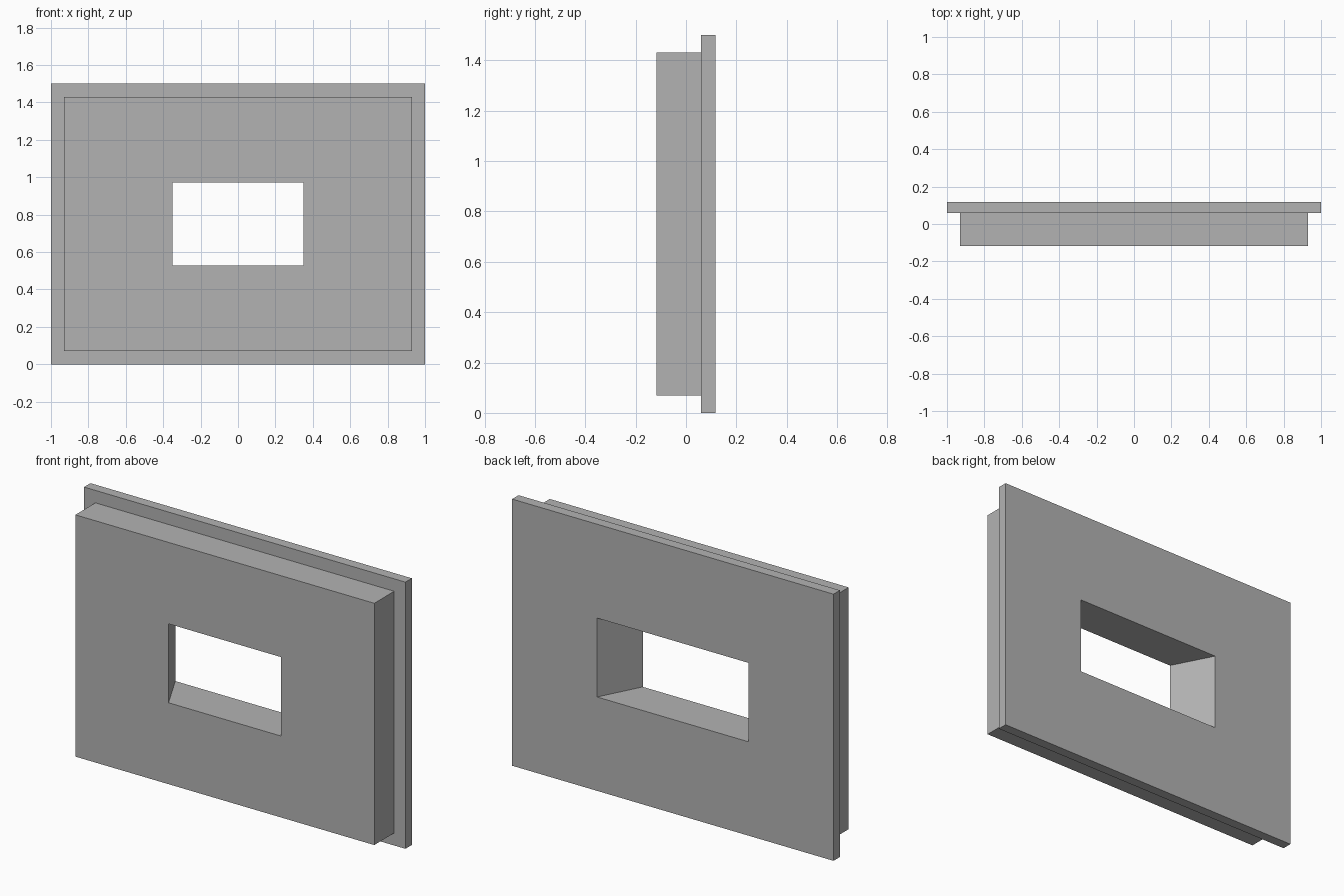
import bpy
import bmesh

# Remove the default cube
cube = bpy.data.objects.get("Cube")
if cube:
    bpy.data.objects.remove(cube, do_unlink=True)

CENTRE_Z = 0.75
FRONT, STEP, BACK = -0.117, 0.06, 0.117
PANEL = (0.93, 0.68)         # half width, half height
FLANGE = (1.0, 0.75)
HOLE_FRONT = (0.35, 0.222)
HOLE_BACK = (0.472, 0.222)   # opening splays out sideways towards the back

# Plain grey
grey = bpy.data.materials.new("plain_grey")
grey.use_nodes = True
colour = (0.45, 0.45, 0.45, 1)
grey.diffuse_color = colour
grey.node_tree.nodes["Principled BSDF"].inputs["Base Color"].default_value = colour


def rectangle(bm, half_size, y):
    """Four corner vertices of an upright rectangle at depth y."""
    w, h = half_size
    corners = ((-1, -1), (1, -1), (1, 1), (-1, 1))
    return [bm.verts.new((sx * w, y, CENTRE_Z + sz * h)) for sx, sz in corners]


def ring_solid(name, profile, material):
    """Closed solid bridging a cyclic chain of rectangles."""
    bm = bmesh.new()
    rings = [rectangle(bm, size, y) for size, y in profile]
    for a, b in zip(rings, rings[1:] + rings[:1]):
        for i in range(4):
            j = (i + 1) % 4
            bm.faces.new((a[i], a[j], b[j], b[i]))
    bmesh.ops.recalc_face_normals(bm, faces=bm.faces)
    mesh = bpy.data.meshes.new(name)
    bm.to_mesh(mesh)
    bm.free()
    mesh.materials.append(material)
    obj = bpy.data.objects.new(name, mesh)
    bpy.context.collection.objects.link(obj)
    return obj


# Thick panel, wider flange behind it, and the splayed opening through both
ring_solid("flanged_wall_panel", [
    (HOLE_FRONT, FRONT),
    (PANEL, FRONT),
    (PANEL, STEP),
    (FLANGE, STEP),
    (FLANGE, BACK),
    (HOLE_BACK, BACK),
], grey)
